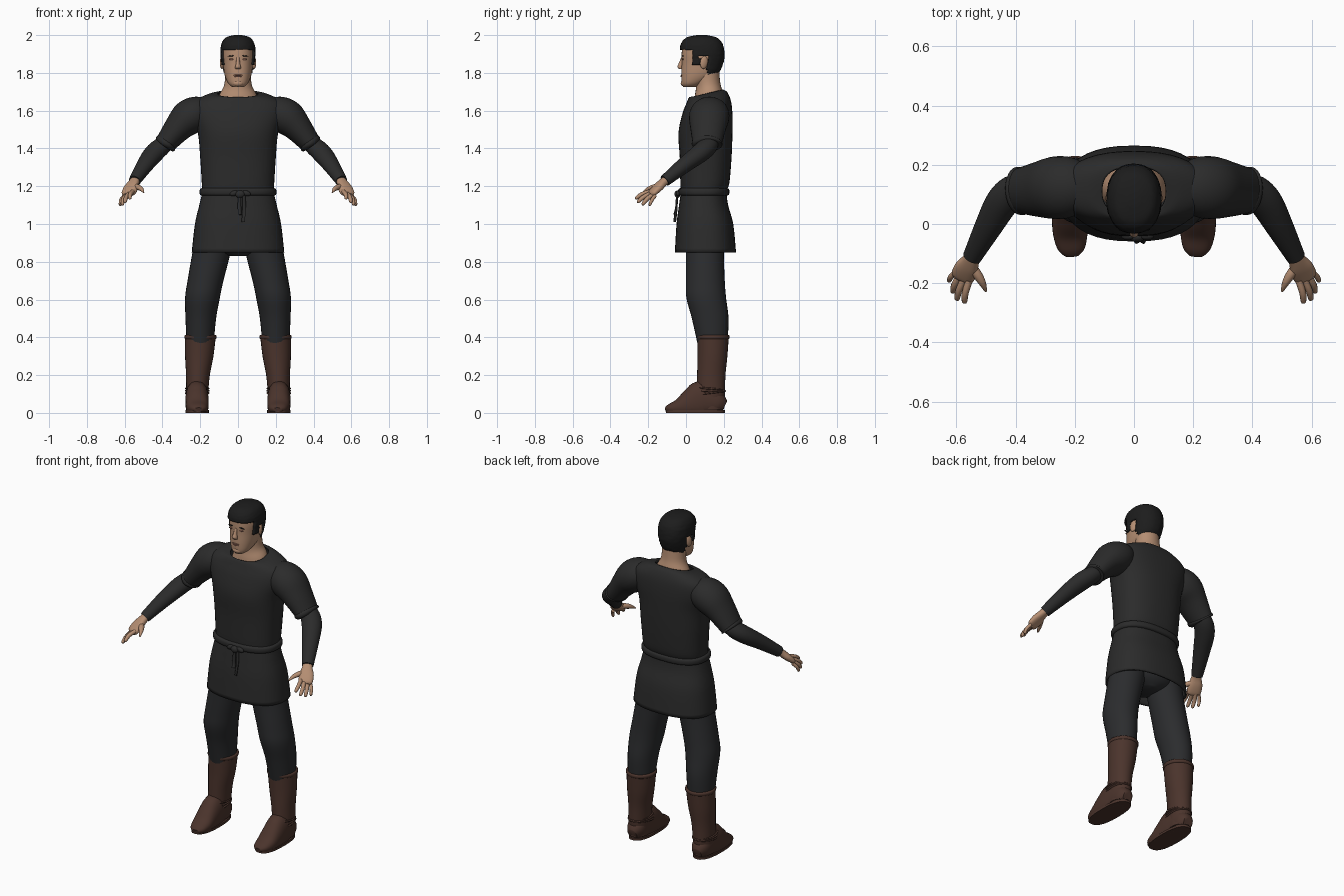
import bpy, bmesh, math, random
from mathutils import Vector

random.seed(4)
cube = bpy.data.objects.get("Cube")
if cube:
    bpy.data.objects.remove(cube, do_unlink=True)


def material(name, r, g, b):
    m = bpy.data.materials.new(name)
    m.use_nodes = True
    m.diffuse_color = (r, g, b, 1)
    bsdf = m.node_tree.nodes["Principled BSDF"]
    bsdf.inputs["Base Color"].default_value = (r, g, b, 1)
    bsdf.inputs["Roughness"].default_value = 0.8
    return m


CLOTH = material("black cloth", 0.024, 0.024, 0.024)
TROUSER = material("charcoal trousers", 0.024, 0.025, 0.027)
LEATHER = material("brown leather", 0.07, 0.034, 0.025)
SKIN = material("skin", 0.46, 0.27, 0.17)
HAIR = material("black hair", 0.012, 0.012, 0.012)
LIPS = material("lips", 0.3, 0.14, 0.1)


def finish(obj, mat, angle=50):
    obj.data.materials.clear()
    obj.data.materials.append(mat)
    bpy.ops.object.select_all(action="DESELECT")
    obj.select_set(True)
    bpy.context.view_layer.objects.active = obj
    bpy.ops.object.shade_smooth_by_angle(angle=math.radians(angle))
    return obj


def spline(rows, steps):
    """Catmull-Rom rows through the given cross-sections."""
    rows = [tuple(r) + (0,) * (6 - len(r)) for r in rows]
    pts = [rows[0]] + rows + [rows[-1]]
    out = []
    for p, q, r, s in zip(pts, pts[1:], pts[2:], pts[3:]):
        for i in range(steps):
            t = i / steps
            out.append([b + 0.5 * t * (c - a + t * (2*a - 5*b + 4*c - d + t * (3*(b - c) + d - a)))
                        for a, b, c, d in zip(p, q, r, s)])
    return out + [list(rows[-1])]


def loft(name, rows, mat, follow=False, n=2.0, sides=28, steps=5, cap=True,
         keep=None, jitter=0, thick=0):
    """Skin rows of (x, y, z, width, depth, tilt); rings lie flat or follow the path."""
    rows = spline(rows, steps)
    bm = bmesh.new()
    rings = []
    for i, (x, y, z, a, b, tilt) in enumerate(rows):
        u, v = Vector((1, 0, 0)), Vector((0, 1, 0))
        if follow:
            before, after = rows[max(i - 1, 0)], rows[min(i + 1, len(rows) - 1)]
            t = (Vector(after[:3]) - Vector(before[:3])).normalized()
            u = t.cross(Vector((0, 0, 1))).normalized()
            v = u.cross(t)
        ring = []
        for k in range(sides):
            ang = math.tau * k / sides
            c, s = (math.copysign(abs(f) ** (2 / n), f) for f in (math.cos(ang), math.sin(ang)))
            grow = 1 + random.uniform(-jitter, jitter)
            p = Vector((x, y, z + tilt * s)) + (u * a * c + v * b * s) * grow
            p.z = max(p.z, 0)
            ring.append(bm.verts.new(p))
        rings.append(ring)
    for r, q in zip(rings, rings[1:]):
        for k in range(sides):
            j = (k + 1) % sides
            bm.faces.new((r[k], r[j], q[j], q[k]))
    if cap:
        bm.faces.new(rings[0])
        bm.faces.new(rings[-1])
    bmesh.ops.recalc_face_normals(bm, faces=bm.faces)
    if keep:
        drop = [f for f in bm.faces if not keep(f.calc_center_median())]
        bmesh.ops.delete(bm, geom=drop, context="FACES")
    mesh = bpy.data.meshes.new(name)
    bm.to_mesh(mesh)
    bm.free()
    obj = bpy.data.objects.new(name, mesh)
    bpy.context.collection.objects.link(obj)
    finish(obj, mat)
    if thick:
        mod = obj.modifiers.new("thickness", "SOLIDIFY")
        mod.thickness, mod.offset = thick, -1
    return obj


def ball(name, loc, size, mat, rot=(0, 0, 0)):
    bpy.ops.mesh.primitive_uv_sphere_add(segments=16, ring_count=10, location=loc, rotation=rot)
    obj = bpy.context.object
    obj.name, obj.scale = name, size
    return finish(obj, mat)


def hoop(name, loc, rx, ry, r, mat, rot=(0, 0, 0)):
    bpy.ops.mesh.primitive_torus_add(major_segments=28, minor_segments=8, major_radius=1,
                                     minor_radius=r / rx, location=loc, rotation=rot)
    obj = bpy.context.object
    obj.name, obj.scale = name, (rx, ry, rx)
    return finish(obj, mat)


# Tunic body with flared skirt and dipped neckline
loft("tunic", [(0, .103, .85, .245, .162), (0, .1, 1, .228, .15), (0, .093, 1.1, .205, .13),
               (0, .094, 1.17, .19, .122), (0, .1, 1.22, .192, .13), (0, .104, 1.35, .2, .137),
               (0, .103, 1.48, .212, .143), (0, .113, 1.58, .243, .133),
               (0, .12, 1.645, .235, .118, .006), (0, .117, 1.683, .165, .102, .014),
               (0, .11, 1.692, .108, .086, .02)],
     CLOTH, n=2.4, sides=40, cap=False, thick=.01)

# Cord belt, knot and hanging tails
loft("belt", [(0, .094, z, .19 + g, .122 + g) for z, g in
              ((1.15, 0), (1.155, .011), (1.17, .014), (1.185, .011), (1.19, 0))],
     CLOTH, n=2.4, sides=40, steps=2, cap=False)
ball("belt_knot", (.01, -.045, 1.158), (.026, .016, .02), CLOTH)
for side in (-1, 1):
    ball("belt_bow", (.012 + .032 * side, -.042, 1.163), (.024, .012, .014), CLOTH, (0, side * .3, 0))
    loft("belt_tail", [(.02 + side * .012, -.047, 1.15, .008, .006),
                       (.02 + side * .012, -.052, 1.08, .01, .006),
                       (.02 + side * .007, -.06, 1.03 - side * .02, .011, .005)], CLOTH, True, sides=8)

# Hips under the skirt
loft("hips", [(0, .1, .83, .05, .07), (0, .1, .88, .17, .11), (0, .1, 1, .19, .12),
              (0, .1, 1.1, .17, .1)], TROUSER)

# Neck and head
loft("neck", [(0, .12, 1.62, .12, .08), (0, .12, 1.685, .098, .074, .01),
              (0, .117, 1.74, .072, .064, .01), (0, .11, 1.83, .068, .065)], SKIN)
skull = [(0, .02, 1.725, .03, .034), (0, .035, 1.745, .053, .058), (0, .068, 1.79, .071, .093),
         (0, .083, 1.85, .079, .106), (0, .085, 1.9, .083, .108), (0, .083, 1.945, .077, .1),
         (0, .083, 1.978, .055, .07), (0, .083, 1.991, .012, .016)]
loft("head", skull, SKIN, n=2.25, sides=40)


# Short hair, trimmed around the face and ears
def hairline(p):
    if p.y < .035:
        return p.z > 1.922
    if p.y < .075:
        return p.z > 1.845
    if p.y < .115:
        return p.z > 1.89
    return p.z > 1.785


loft("hair", [(x, y, z + .009, a + .01, b + .01) for x, y, z, a, b in skull], HAIR,
     n=2.25, sides=48, steps=7, keep=hairline, jitter=.012, thick=.014)

# Face
loft("nose", [(0, -.018, 1.882, .009, .008), (0, -.026, 1.855, .01, .011),
              (0, -.031, 1.832, .015, .015), (0, -.024, 1.82, .014, .012)], SKIN, sides=14)
ball("chin", (0, -.008, 1.745), (.03, .02, .018), SKIN)
ball("upper_lip", (0, -.0235, 1.788), (.023, .005, .004), LIPS)
ball("lower_lip", (0, -.0235, 1.781), (.02, .006, .004), LIPS)
for s in (-1, 1):
    ball("eye", (s * .034, -.016, 1.872), (.013, .005, .005), LIPS)
    ball("eyebrow", (s * .035, -.018, 1.89), (.02, .005, .003), HAIR, (0, s * .1, 0))
    ball("ear", (s * .084, .095, 1.855), (.011, .021, .034), SKIN, (-.15, 0, s * .35))

for s, side in ((1, "left"), (-1, "right")):
    def part(name, rows, mat, **kw):
        return loft(side + "_" + name, [(s * r[0],) + tuple(r[1:]) for r in rows], mat, **kw)

    # Short sleeve, hem and fitted undersleeve
    part("sleeve", [(.15, .125, 1.605, .07, .06), (.21, .125, 1.59, .1, .088),
                    (.265, .122, 1.56, .106, .094), (.32, .117, 1.505, .094, .075),
                    (.388, .112, 1.42, .076, .055)], CLOTH, follow=True)
    part("sleeve_hem", [(.377, .113, 1.434, .074, .054), (.382, .112, 1.428, .082, .06),
                        (.389, .111, 1.419, .08, .058), (.392, .111, 1.415, .068, .046)],
         CLOTH, follow=True, steps=2)
    part("undersleeve", [(.35, .118, 1.46, .05, .045), (.4, .114, 1.415, .055, .048),
                         (.444, .075, 1.375, .056, .049), (.49, -.005, 1.315, .047, .042),
                         (.547, -.112, 1.229, .032, .031)], CLOTH, follow=True)

    # Hand with fanned fingers and thumb
    part("palm", [(.538, -.095, 1.241, .025, .022), (.551, -.122, 1.22, .029, .021),
                  (.566, -.15, 1.192, .04, .021), (.58, -.18, 1.163, .039, .016),
                  (.585, -.19, 1.155, .025, .008)], SKIN, follow=True, n=2.4)
    knuckle_a, knuckle_b = Vector((.557, -.192, 1.172)), Vector((.603, -.163, 1.15))
    tips = ((.574, -.268, 1.135), (.6, -.258, 1.115), (.614, -.232, 1.102), (.626, -.194, 1.098))
    for i, tip in enumerate(tips):
        base = knuckle_a.lerp(knuckle_b, i / 3)
        tip = Vector(tip)
        bend = base.lerp(tip, .55) + Vector((.004, 0, .006))
        r = .0115 if i < 3 else .0095
        part("finger", [(*base, r, r), (*bend, r, r), (*base.lerp(tip, .92), r * .8, r * .8),
                        (*tip, r * .3, r * .3)], SKIN, follow=True, sides=10, steps=3)
    part("thumb", [(.555, -.135, 1.2, .016, .016), (.53, -.17, 1.195, .016, .015),
                   (.512, -.2, 1.185, .012, .011), (.5, -.228, 1.168, .004, .004)],
         SKIN, follow=True, sides=10)

    # Trouser leg with a slight knee bulge
    part("trouser_leg", [(.115, .1, .98, .1, .11), (.14, .1, .85, .101, .101),
                         (.172, .102, .7, .095, .103), (.188, .107, .61, .092, .105),
                         (.197, .128, .5, .081, .097), (.2, .14, .37, .072, .08)], TROUSER)

    # Tall boot, rim, foot, sole and ankle laces
    part("boot_shaft", [(.216, .133, .02, .055, .068), (.216, .132, .1, .058, .074),
                        (.212, .134, .2, .063, .075), (.205, .14, .3, .075, .079),
                        (.199, .143, .41, .082, .084)], LEATHER)
    part("boot_rim", [(.199, .143, z, .08 + g, .082 + g) for z, g in
                      ((.39, 0), (.396, .005), (.408, .005), (.412, 0))], LEATHER, steps=2)
    part("boot_foot", [(.217, .205, .035, .03, .03), (.217, .17, .05, .052, .06),
                       (.217, .095, .07, .06, .1), (.217, .03, .05, .061, .083),
                       (.215, -.035, .03, .058, .047), (.211, -.085, .022, .045, .026),
                       (.209, -.108, .016, .022, .012)], LEATHER, follow=True, n=2.3)
    part("boot_sole", [(.216, .05, z, .062, .157) for z in (0, .014)], LEATHER, n=2.5, steps=1)
    for k in range(3):
        hoop(side + "_boot_lace", (s * .216, .122, .105 + .012 * k), .06, .084 - .003 * k, .005,
             LEATHER, (.12 - .1 * k, 0, 0))
    for d in (-1, 1):
        ball(side + "_lace_bow", (s * .216 + d * .018, .028, .128), (.018, .006, .007),
             LEATHER, (0, d * .4, 0))
